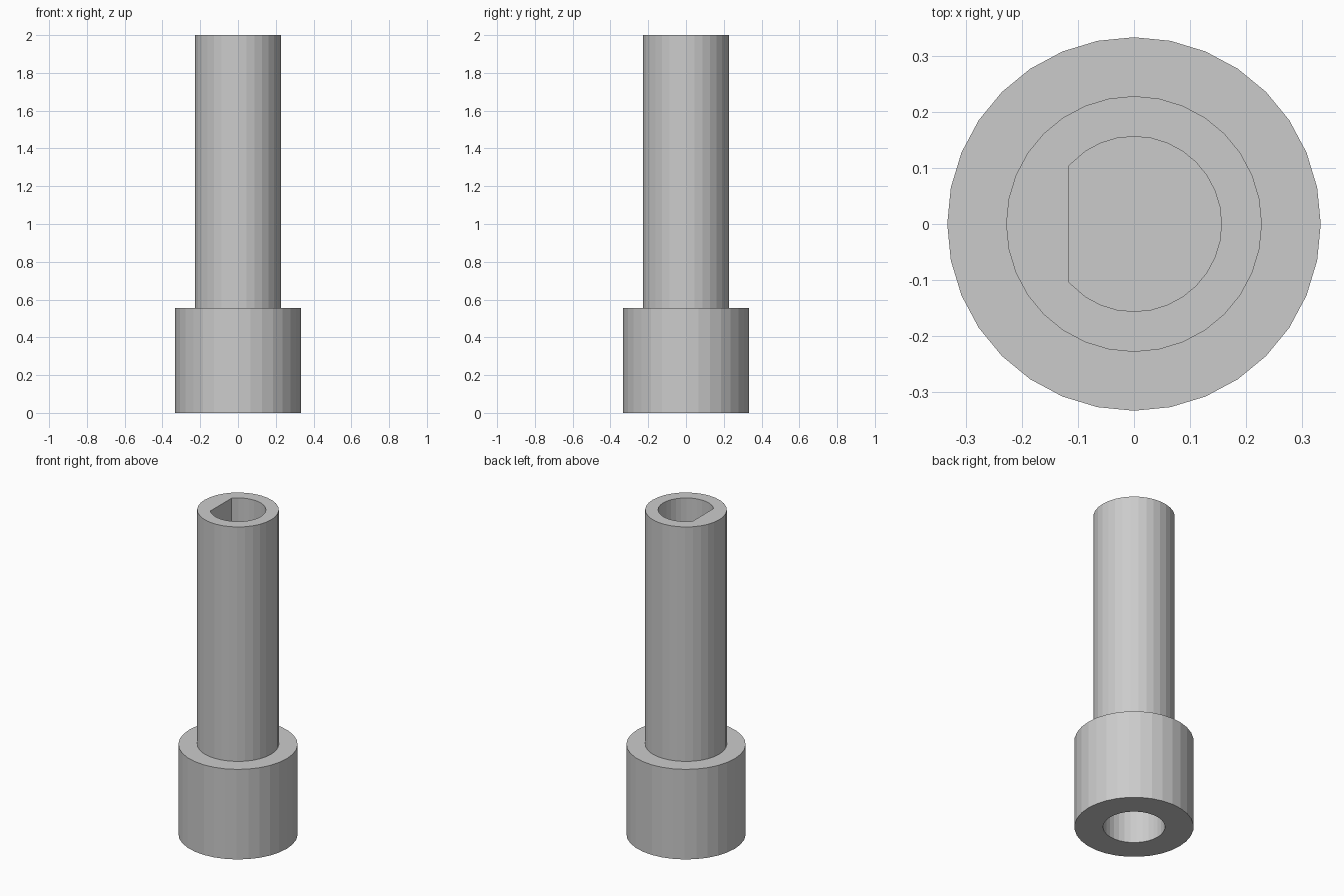
import bpy, bmesh, math

old = bpy.data.objects.get("Cube")
if old:
    bpy.data.objects.remove(old, do_unlink=True)

SIDES = 32
HEIGHT, COLLAR_TOP = 2.0, 0.555
COLLAR_R, STEM_R = 0.333, 0.228
D_R, D_FLAT, D_FLOOR = 0.156, 0.117, 1.44
BORE_R, BORE_END = 0.173, 0.555

grey = bpy.data.materials.new("plain_grey")
grey.use_nodes = True
colour = (0.6, 0.6, 0.6, 1)
grey.diffuse_color = colour
grey.node_tree.nodes["Principled BSDF"].inputs["Base Color"].default_value = colour


def ring(bm, radius, z, flat=None):
    """Ring of vertices; with flat, the -x side is cut straight to make a D."""
    verts = []
    step = math.tau / SIDES
    corner = math.acos(-flat / radius) if flat else None
    for i in range(SIDES):
        a = i * step
        if a > math.pi:
            a -= math.tau
        r = radius
        if flat:
            if abs(abs(a) - corner) < step / 2:
                a = math.copysign(corner, a)
            elif abs(a) > corner:
                r = -flat / math.cos(a)
        verts.append(bm.verts.new((r * math.cos(a), r * math.sin(a), z)))
    return verts


def bridge(bm, a, b):
    for i in range(SIDES):
        j = (i + 1) % SIDES
        bm.faces.new((a[i], a[j], b[j], b[i]))


# Stepped shaft: D socket, stem, collar and round bore in one closed skin
bm = bmesh.new()
rings = [
    ring(bm, D_R, D_FLOOR, D_FLAT),
    ring(bm, D_R, HEIGHT, D_FLAT),
    ring(bm, STEM_R, HEIGHT),
    ring(bm, STEM_R, COLLAR_TOP),
    ring(bm, COLLAR_R, COLLAR_TOP),
    ring(bm, COLLAR_R, 0),
    ring(bm, BORE_R, 0),
    ring(bm, BORE_R, BORE_END),
]
for lower, upper in zip(rings, rings[1:]):
    bridge(bm, lower, upper)
bm.faces.new(rings[0])
bm.faces.new(rings[-1])
bmesh.ops.recalc_face_normals(bm, faces=bm.faces)

mesh = bpy.data.meshes.new("shaft_adapter")
bm.to_mesh(mesh)
bm.free()
mesh.materials.append(grey)
adapter = bpy.data.objects.new("shaft_adapter", mesh)
bpy.context.collection.objects.link(adapter)
